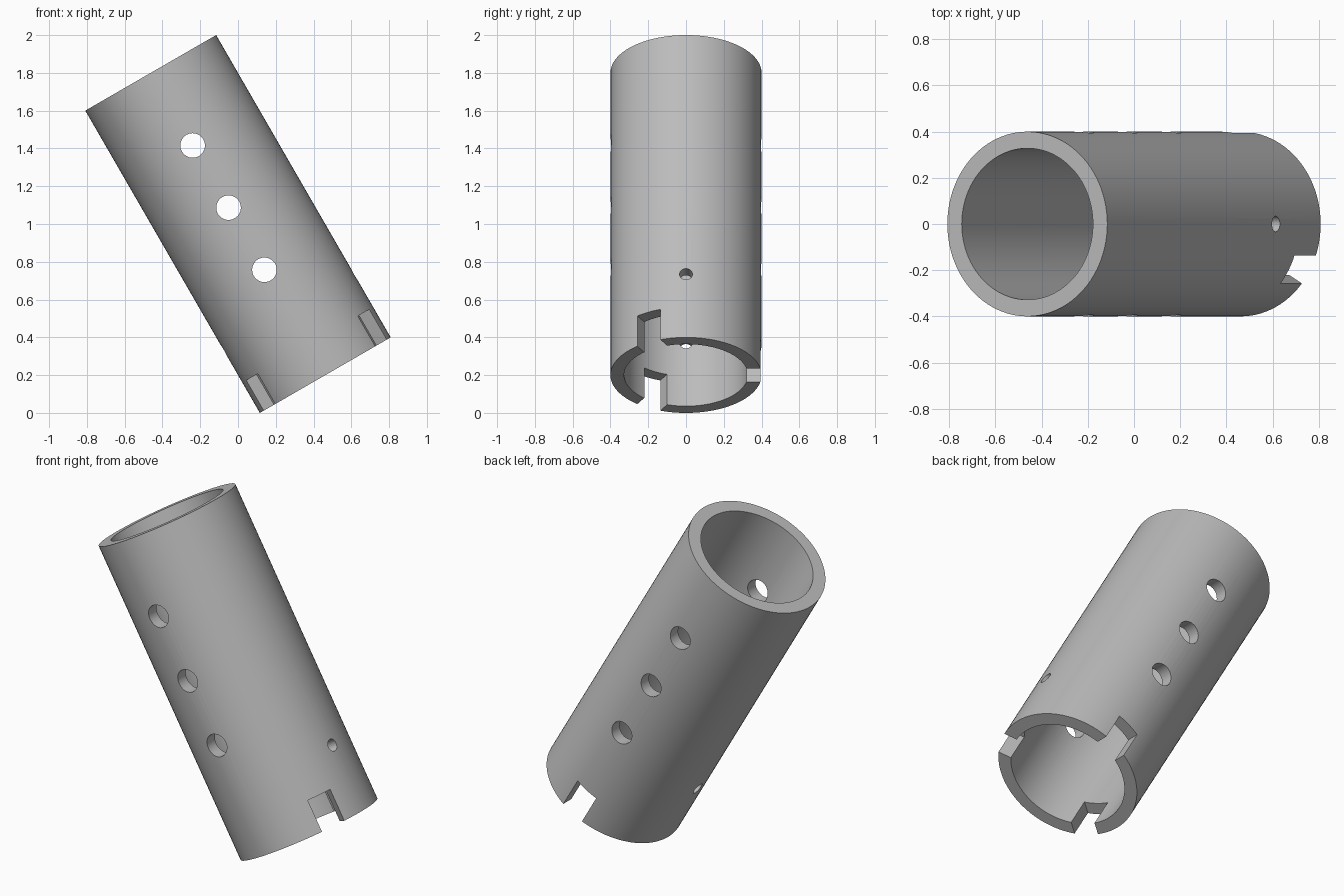
import bpy, bmesh
from math import radians, pi
from mathutils import Matrix

cube = bpy.data.objects.get("Cube")
if cube:
    bpy.data.objects.remove(cube, do_unlink=True)

R_OUT, R_IN, LENGTH = 0.4, 0.328, 1.848
TILT = Matrix.Translation((0, 0, 1)) @ Matrix.Rotation(radians(-30), 4, 'Y')

grey = bpy.data.materials.new("plain grey")
grey.use_nodes = True
colour = (0.5, 0.5, 0.5, 1)
grey.diffuse_color = colour
grey.node_tree.nodes["Principled BSDF"].inputs["Base Color"].default_value = colour


def make_object(name, bm):
    mesh = bpy.data.meshes.new(name)
    bmesh.ops.recalc_face_normals(bm, faces=bm.faces)
    bm.to_mesh(mesh)
    bm.free()
    ob = bpy.data.objects.new(name, mesh)
    bpy.context.collection.objects.link(ob)
    mesh.materials.append(grey)
    return ob


def rod(name, radius, depth, segments, matrix=Matrix()):
    bm = bmesh.new()
    bmesh.ops.create_cone(bm, cap_ends=True, segments=segments, radius1=radius,
                          radius2=radius, depth=depth, matrix=matrix)
    return make_object(name, bm)


def box(name, size, matrix):
    bm = bmesh.new()
    bmesh.ops.create_cube(bm, size=1, matrix=matrix @ Matrix.Diagonal((*size, 1)))
    return make_object(name, bm)


# Tube body and its bore
tube = rod("tube", R_OUT, LENGTH, 96)
cutters = [rod("bore_cutter", R_IN, LENGTH + 1, 96)]

# Three large cross holes through front and back
for z in (0.48, 0.1, -0.28):
    place = Matrix.Translation((0, 0, z)) @ Matrix.Rotation(pi / 2, 4, 'X')
    cutters.append(rod("cross_hole_cutter", 0.065, 2, 40, place))

# Small pin hole through both sides near the lower end
place = Matrix.Translation((0, 0, -0.537)) @ Matrix.Rotation(pi / 2, 4, 'Y')
cutters.append(rod("pin_hole_cutter", 0.034, 2, 28, place))

# Three notches evenly spaced around the lower rim
for angle in (90, 210, 330):
    place = Matrix.Rotation(radians(angle), 4, 'Z') @ Matrix.Translation((0.4, 0, -LENGTH / 2))
    cutters.append(box("notch_cutter", (0.4, 0.14, 0.37), place))

# Cut everything out, then bake the result and drop the cutters
for cutter in cutters:
    cutter.hide_render = True
    mod = tube.modifiers.new(cutter.name, 'BOOLEAN')
    mod.operation = 'DIFFERENCE'
    mod.solver = 'EXACT'
    mod.object = cutter
bpy.context.view_layer.update()
graph = bpy.context.evaluated_depsgraph_get()
baked = bpy.data.meshes.new_from_object(tube.evaluated_get(graph))
tube.modifiers.clear()
tube.data = baked
for cutter in cutters:
    bpy.data.objects.remove(cutter, do_unlink=True)
baked.materials.clear()
baked.materials.append(grey)
for face in baked.polygons:
    face.material_index = 0

# Lean the tube over and smooth its curved walls
tube.matrix_world = TILT
bpy.ops.object.select_all(action='DESELECT')
tube.select_set(True)
bpy.context.view_layer.objects.active = tube
bpy.ops.object.shade_smooth_by_angle(angle=radians(30))
